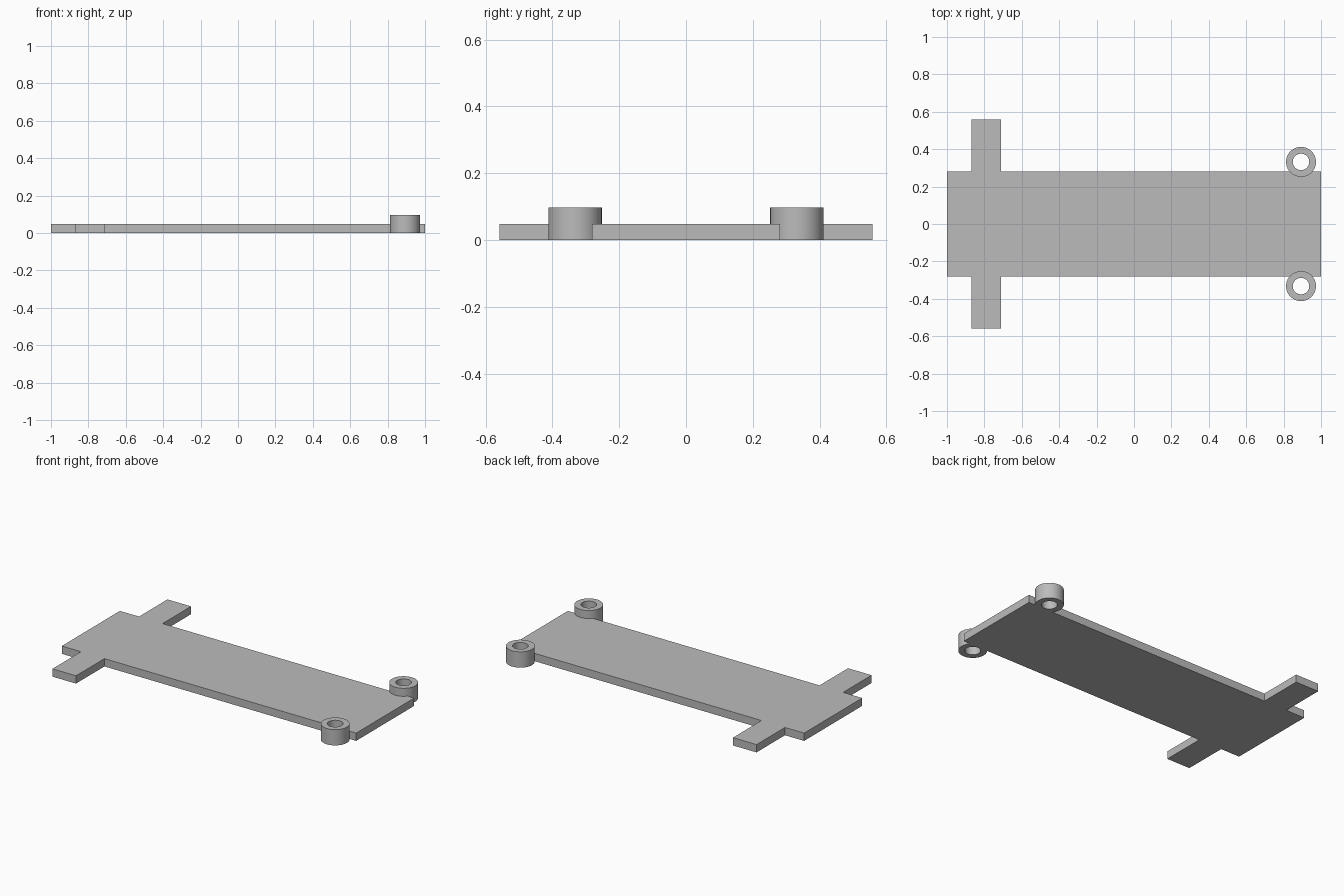
import bpy
import bmesh
from math import radians, cos, sin, tau

cube = bpy.data.objects.get("Cube")
if cube:
    bpy.data.objects.remove(cube, do_unlink=True)

grey = bpy.data.materials.new("plain_grey")
grey.use_nodes = True
grey.diffuse_color = (0.5, 0.5, 0.5, 1)
grey.node_tree.nodes["Principled BSDF"].inputs["Base Color"].default_value = grey.diffuse_color

PLATE_HEIGHT = 0.048
RING_HEIGHT = 0.097
SEGMENTS = 64


def make_object(name, bm):
    bmesh.ops.recalc_face_normals(bm, faces=bm.faces)
    mesh = bpy.data.meshes.new(name)
    bm.to_mesh(mesh)
    bm.free()
    mesh.materials.append(grey)
    obj = bpy.data.objects.new(name, mesh)
    bpy.context.collection.objects.link(obj)
    return obj


# Flat plate with two side arms: half outline mirrored across the long axis
half = [(-1, 0.282), (-0.87, 0.282), (-0.87, 0.558), (-0.71, 0.558),
        (-0.71, 0.282), (1, 0.282)]
outline = half + [(x, -y) for x, y in reversed(half)]
bm = bmesh.new()
face = bm.faces.new([bm.verts.new((x, y, 0)) for x, y in outline])
raised = bmesh.ops.extrude_face_region(bm, geom=[face], use_keep_orig=True)
top = [v for v in raised["geom"] if isinstance(v, bmesh.types.BMVert)]
bmesh.ops.translate(bm, verts=top, vec=(0, 0, PLATE_HEIGHT))
make_object("base_plate", bm)


# Hollow mounting rings: a rectangular section swept around the bore
def mounting_ring(name, x, y, outer=0.08, inner=0.044):
    section = [(inner, 0), (outer, 0), (outer, RING_HEIGHT), (inner, RING_HEIGHT)]
    bm = bmesh.new()
    loops = []
    for i in range(SEGMENTS):
        a = tau * i / SEGMENTS
        loops.append([bm.verts.new((r * cos(a), r * sin(a), z)) for r, z in section])
    for i, loop in enumerate(loops):
        after = loops[(i + 1) % SEGMENTS]
        for j in range(len(section)):
            k = (j + 1) % len(section)
            bm.faces.new((loop[j], after[j], after[k], loop[k]))
    ring = make_object(name, bm)
    ring.location = (x, y, 0)
    bpy.ops.object.select_all(action="DESELECT")
    ring.select_set(True)
    bpy.context.view_layer.objects.active = ring
    bpy.ops.object.shade_smooth_by_angle(angle=radians(30))


for name, side in (("front_ring", -1), ("back_ring", 1)):
    mounting_ring(name, 0.893, side * 0.332)
